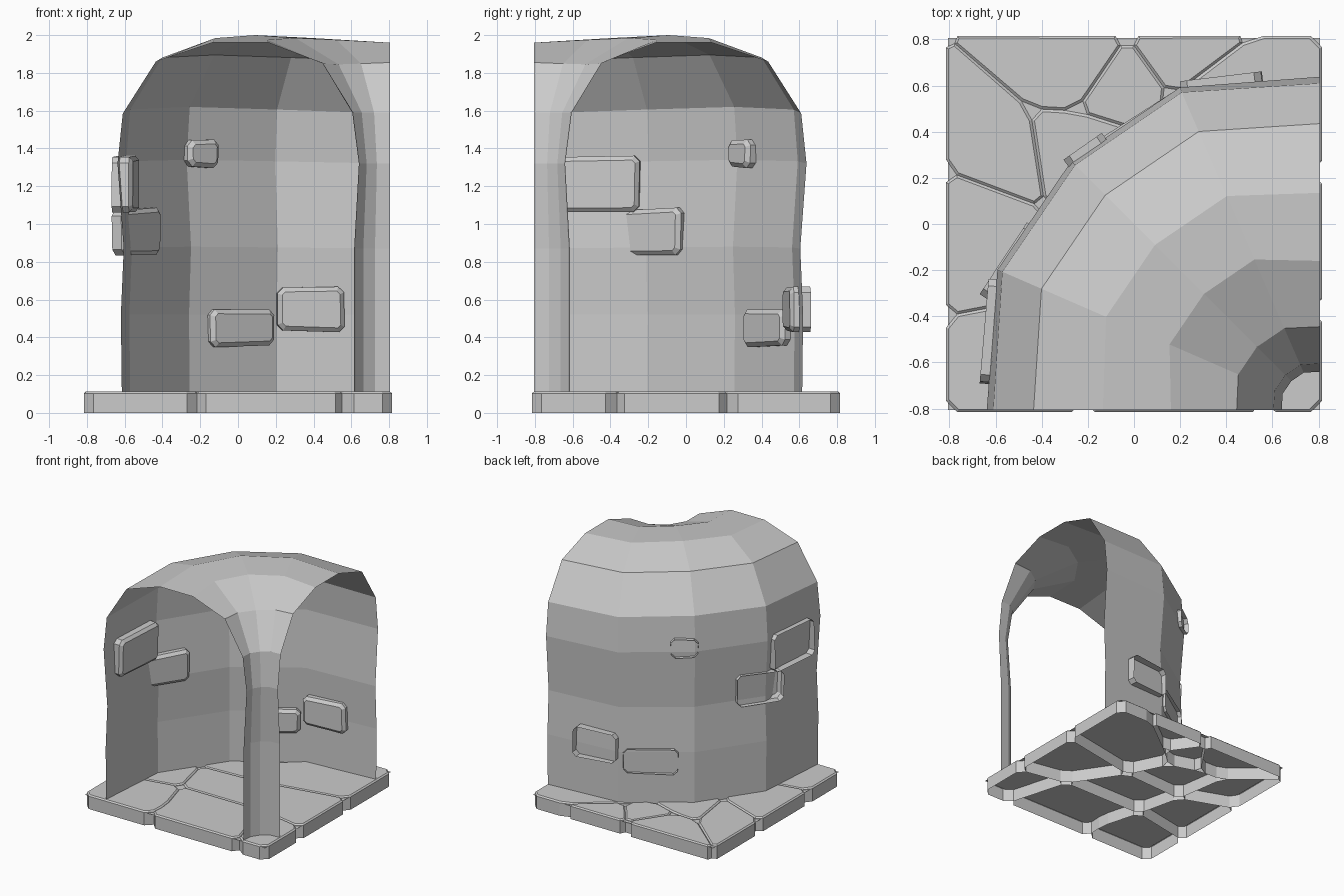
import bpy, bmesh, random
from math import sin, cos, radians
from mathutils import Vector, Matrix

if "Cube" in bpy.data.objects:
    bpy.data.objects.remove(bpy.data.objects["Cube"])

random.seed(4)


def finish(bm, name, matrix=None):
    if matrix:
        bm.transform(matrix)
    me = bpy.data.meshes.new(name)
    bm.to_mesh(me)
    bm.free()
    ob = bpy.data.objects.new(name, me)
    bpy.context.collection.objects.link(ob)
    return ob


def stone(name, outline, height, cut, gap, chamfer, matrix=None):
    """Open-bottomed slab: clipped corners, straight sides, chamfered top."""
    pts = [Vector(p) for p in outline]
    if sum(a.x * b.y - b.x * a.y for a, b in zip(pts, pts[1:] + pts[:1])) < 0:
        pts.reverse()
    bm = bmesh.new()
    vs = []
    for i, p in enumerate(pts):
        for q in (pts[i - 1], pts[(i + 1) % len(pts)]):
            d = q - p
            c = p + d.normalized() * min(cut, d.length * 0.3)
            vs.append(bm.verts.new((c.x, c.y, 0)))
    face = bm.faces.new(vs)
    rim = bmesh.ops.inset_region(bm, faces=[face], thickness=gap)["faces"]
    bmesh.ops.delete(bm, geom=rim, context='FACES')
    up = bmesh.ops.extrude_face_region(bm, geom=[face])["geom"]
    bmesh.ops.delete(bm, geom=[f for f in bm.faces if f is face], context='FACES_ONLY')
    top = [g for g in up if isinstance(g, bmesh.types.BMFace)]
    bmesh.ops.translate(bm, vec=(0, 0, height - chamfer * 0.8),
                        verts=[g for g in up if isinstance(g, bmesh.types.BMVert)])
    bmesh.ops.inset_region(bm, faces=top, thickness=chamfer)
    bmesh.ops.translate(bm, vec=(0, 0, chamfer * 0.8), verts=list(top[0].verts))
    return finish(bm, name, matrix)


# Mortar sheet
E = 0.805
bm = bmesh.new()
bm.faces.new([bm.verts.new((x, y, 0.1)) for x, y in ((-E, -E), (E, -E), (E, E), (-E, E))])
finish(bm, "floor_mortar")

# Paving stones share a set of crack junctions
O = 0.815
J = dict(
    tl=(-O, O), tr=(O, O), bl=(-O, -O), br=(O, -O),
    l1=(-O, .23), l2=(-O, -.4), f1=(-.22, -O), f2=(.565, -O),
    r1=(O, -.375), r2=(O, .225), b1=(-.03, O), b2=(.51, O),
    a=(-.45, .5), b=(-.25, .49), c=(-.385, .07), d=(.16, .55),
    f=(.0, .41), g=(.15, .1), h=(-.3, -.3), i=(-.21, -.62), k=(.42, -.3))
PAVERS = ["tl a c l1", "tl b1 b a", "b1 b2 d", "b1 d f b", "b2 tr r2 g f d",
          "a b f g c", "l1 c h l2", "l2 h i f1 bl", "c g k h", "g r2 r1 k",
          "h k f2 f1 i", "k r1 br f2"]
for p in PAVERS:
    stone("paving_stone", [J[n] for n in p.split()], 0.113, 0.05, 0.011, 0.012)

# Vault: wall, ceiling and corner pillar as one thin sheet swept about the corner
# each row: radius, radius bulge, height, height bulge
PROFILE = [(1.42, .08, .1, 0), (1.425, .08, .52, 0), (1.41, .08, .87, .01),
           (1.443, .08, 1.32, .02), (1.415, .085, 1.585, .035), (1.24, .075, 1.86, .035),
           (.94, .07, 1.96, .04), (.645, .065, 1.96, .025), (.36, .025, 1.855, -.01),
           (.2, .012, 1.59, 0), (.165, .01, 1.32, 0), (.19, .01, .87, 0),
           (.19, .01, .1, 0)]
SWEEP = [(0, 0, 0), (23.5, 1, .6), (45, 1, 1), (66.5, 1, .6), (90, 0, 0)]
bm = bmesh.new()
grid = [[bm.verts.new((.805 - (r + dr * kr) * cos(radians(a)),
                       -.805 + (r + dr * kr) * sin(radians(a)), z + dz * kz))
         for a, kr, kz in SWEEP] for r, dr, z, dz in PROFILE]
for lo, hi in zip(grid, grid[1:]):
    for n in range(len(SWEEP) - 1):
        bm.faces.new((lo[n], lo[n + 1], hi[n + 1], hi[n]))
finish(bm, "vaulted_wall")

# Bricks pushed through the wall: wall point, tangent, z range, width, back depth
BRICKS = [((-.6, -.47), (.04, .47), (1.06, 1.37), .46, .05),
          ((-.55, -.16), (.31, .47), (.83, 1.09), .38, .02),
          ((-.21, .315), (.2, .14), (1.29, 1.46), .22, .025),
          ((.0, .45), (.47, .3), (.345, .55), .42, .012),
          ((.38, .59), (.37, .045), (.42, .68), .38, .05)]
for (x, y), t, (z0, z1), w, back in BRICKS:
    tx = Vector((t[0], t[1], 0)).normalized()
    up = Vector((0, 0, 1))
    inward = tx.cross(up)
    pos = Vector((x, y, (z0 + z1) / 2)) - inward * back
    m = Matrix((tx, up, inward)).transposed().to_4x4()
    m.translation = pos
    h = (z1 - z0) / 2
    outline = [(sx * (w / 2 - random.uniform(0, .015)), sy * (h - random.uniform(0, .02)))
               for sx, sy in ((-1, -1), (1, -1), (1, 1), (-1, 1))]
    stone("wall_brick", outline, back + .06, .03, .001, .025, m)
